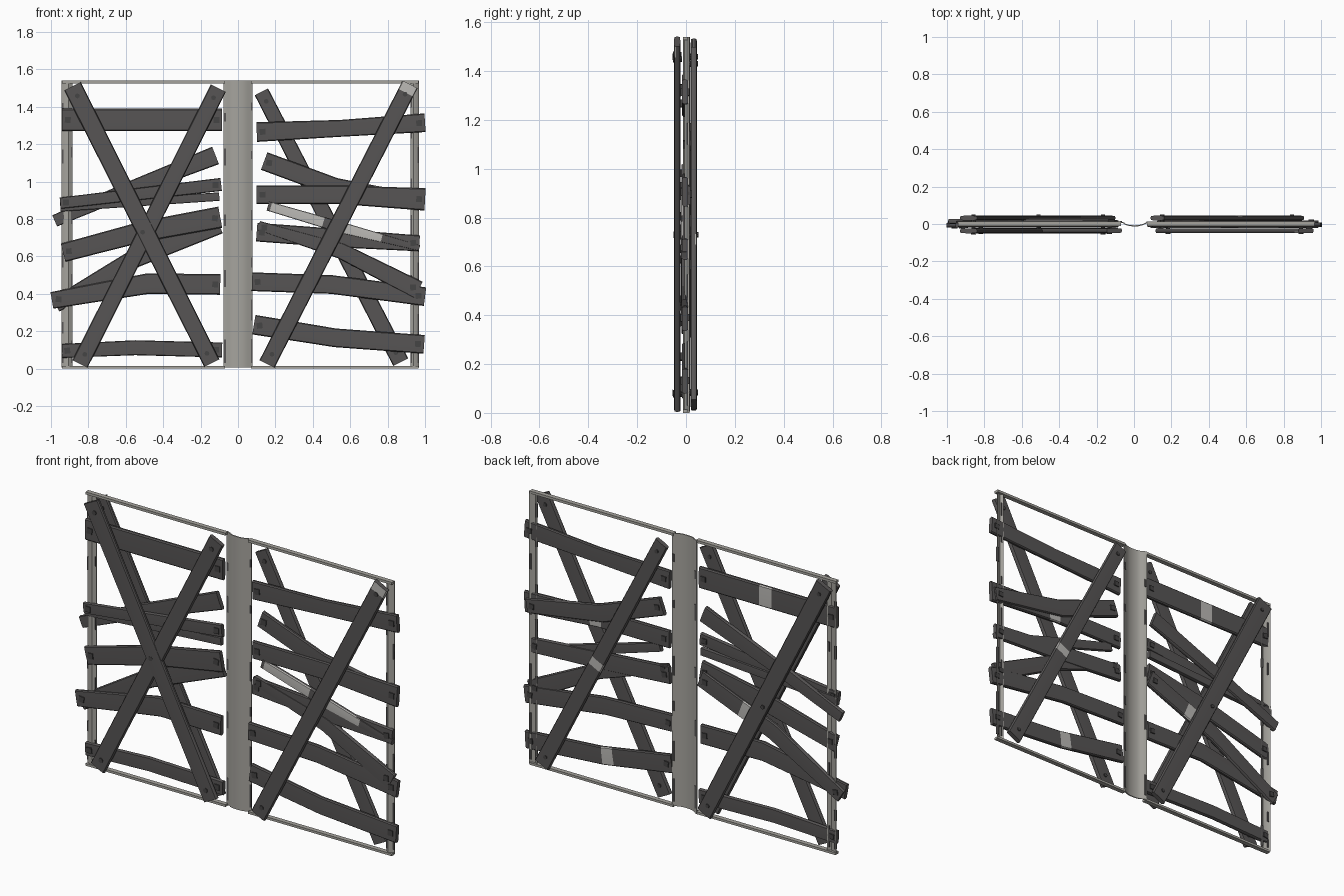
import bpy, bmesh, math, random
from mathutils import Vector

if "Cube" in bpy.data.objects:
    bpy.data.objects.remove(bpy.data.objects["Cube"])

random.seed(3)

def mat(name, col):
    m = bpy.data.materials.new(name)
    m.diffuse_color = (*col, 1)
    m.use_nodes = True
    m.node_tree.nodes["Principled BSDF"].inputs["Base Color"].default_value = m.diffuse_color
    return m

DARK = mat("dark weathered wood", (0.095, 0.09, 0.09))
PALE = mat("bare pale wood", (0.50, 0.49, 0.47))
STEEL = mat("worn frame grey", (0.38, 0.37, 0.34))
NAIL = mat("nail dark grey", (0.06, 0.058, 0.058))

def finish(name, bm, mats, smooth=True):
    bmesh.ops.recalc_face_normals(bm, faces=bm.faces)
    me = bpy.data.meshes.new(name)
    bm.to_mesh(me)
    bm.free()
    for m in mats:
        me.materials.append(m)
    ob = bpy.data.objects.new(name, me)
    bpy.context.collection.objects.link(ob)
    if smooth:
        bpy.ops.object.select_all(action='DESELECT')
        ob.select_set(True)
        bpy.context.view_layer.objects.active = ob
        bpy.ops.object.shade_smooth_by_angle(angle=math.radians(35))
    return ob

def nail(x, y, z, half, square):
    # nail head standing proud on both sides of the board
    bm = bmesh.new()
    bmesh.ops.create_cone(bm, cap_ends=True, segments=4 if square else 8,
                          radius1=0.022 if square else 0.013,
                          radius2=0.02 if square else 0.011, depth=2 * half + 0.01)
    a = math.pi / 4 + random.uniform(-.15, .15)
    for v in bm.verts:
        c = v.co.copy()
        u, w = c.x * math.cos(a) - c.y * math.sin(a), c.x * math.sin(a) + c.y * math.cos(a)
        v.co = (x + u, y + c.z, z + w)
    finish("nail", bm, [NAIL], False)

def board(name, pts, y=-0.004, th=0.026, patches=(), square=True, nails=True):
    """Board along (x, z, width) points; patches are (start, end, side) pale areas."""
    def at(t):
        s = t * (len(pts) - 1)
        i = min(int(s), len(pts) - 2)
        f = s - i
        return [p + (q - p) * f for p, q in zip(pts[i], pts[i + 1])]
    ts = {i / 8 for i in range(9)} | {p[0] for p in patches} | {p[1] for p in patches}
    ts = sorted(ts)
    bm = bmesh.new()
    rings, h = [], th / 2
    prof = [(-1, -.4), (-.9, -.9), (0, -1), (.9, -.9), (1, -.4),
            (1, .4), (.9, .9), (0, 1), (-.9, .9), (-1, .4)]
    for t in ts:
        x, z, w = at(t)
        a, b = at(max(t - .05, 0)), at(min(t + .05, 1))
        d = Vector((b[0] - a[0], b[1] - a[1])).normalized()
        rings.append([bm.verts.new((x - d.y * u * w / 2, y + v * h, z + d.x * u * w / 2))
                      for u, v in prof])
    n = len(prof)
    for k in range(len(rings) - 1):
        mid = (ts[k] + ts[k + 1]) / 2
        for i in range(n):
            f = bm.faces.new((rings[k][i], rings[k][(i + 1) % n],
                              rings[k + 1][(i + 1) % n], rings[k + 1][i]))
            side = -1 if i < 4 else 1 if 5 <= i < 9 else 0
            if any(p[0] < mid < p[1] and side == p[2] for p in patches):
                f.material_index = 1
    bm.faces.new(rings[0])
    bm.faces.new(rings[-1])
    finish(name, bm, [DARK, PALE])
    if nails:
        for t in (0.035, 0.965):
            x, z, w = at(t)
            nail(x, y, z, h, square)

F, B = -0.036, 0.032   # front and back layers

# left leaf: horizontal boards
board("left_board_top", [(-.94, 1.33, .12), (-.085, 1.33, .12)], patches=[(.47, .56, 1)])
board("left_board_loose", [(-.98, .79, .065), (-.58, .96, .08), (-.12, 1.14, .1)], y=.014, nails=False)
board("left_slat_upper", [(-.95, .885, .06), (-.09, .985, .07)], y=-.006)
board("left_slat_lower", [(-.95, .865, .05), (-.1, .92, .045)], y=.002, nails=False)
board("left_board_mid", [(-.935, .62, .1), (-.5, .735, .11), (-.095, .81, .115)])
board("left_board_slanted", [(-.975, .34, .08), (-.55, .59, .1), (-.1, .77, .1)], y=.008,
      patches=[(.62, .72, 1)])
board("left_board_low", [(-.995, .365, .09), (-.48, .455, .11), (-.095, .45, .11)], y=-.006)
board("left_board_bottom", [(-.94, .095, .075), (-.55, .112, .08), (-.085, .1, .08)])
# left leaf: diagonal braces
board("left_brace_front_a", [(-.885, 1.51, .1), (-.14, .03, .09)], y=F - .001, square=False)
board("left_brace_front_b", [(-.105, 1.5, .09), (-.845, .025, .09)], y=F + .001, square=False)
board("left_brace_back", [(-.885, 1.51, .1), (-.14, .03, .09)], y=B, square=False)
nail(-.51, 0, .73, .046, False)

# right leaf: horizontal boards
board("right_board_top", [(.1, 1.265, .105), (.55, 1.285, .09), (1, 1.315, .1)])
board("right_board_bent", [(.14, 1.11, .1), (.52, .97, .1), (.98, .89, .08)], y=.006)
board("right_board_upper", [(.1, .93, .1), (.55, .93, .1), (1, .905, .12)], patches=[(.47, .55, 1)])
board("right_slat_bare", [(.16, .87, .05), (.55, .755, .06), (.97, .645, .03)], y=-.008,
      patches=[(.02, .38, -1), (.5, .76, -1)], nails=False)
board("right_board_mid", [(.1, .73, .1), (.5, .70, .1), (.97, .67, .085)])
board("right_board_slanted", [(.11, .765, .05), (.55, .63, .085), (.965, .42, .1)], y=-.007)
board("right_board_low", [(.075, .465, .1), (.5, .45, .1), (1, .385, .1)])
board("right_board_bottom", [(.085, .235, .105), (.52, .165, .1), (.995, .13, .1)],
      patches=[(.42, .5, 1)])
# right leaf: diagonal braces
board("right_brace_front", [(.92, 1.52, .09), (.155, .025, .09)], y=F, square=False,
      patches=[(0, .03, -1)])
board("right_brace_back", [(.125, 1.48, .08), (.87, .035, .09)], y=B, square=False,
      patches=[(.53, .56, 1)])

# frame: vertical strips pressed from thin sheet
def strip(name, prof, z0=0.005, z1=1.54, th=.006):
    bm = bmesh.new()
    loop = [(x, y - th / 2) for x, y in prof] + [(x, y + th / 2) for x, y in reversed(prof)]
    lo = [bm.verts.new((x, y, z0)) for x, y in loop]
    hi = [bm.verts.new((x, y, z1)) for x, y in loop]
    n = len(loop)
    for i in range(n):
        bm.faces.new((lo[i], lo[(i + 1) % n], hi[(i + 1) % n], hi[i]))
    m = n // 2
    for r in (lo, hi):
        for i in range(m - 1):
            bm.faces.new((r[i], r[i + 1], r[n - 2 - i], r[n - 1 - i]))
    finish(name, bm, [STEEL])

strip("centre_post", [(-.078, .014), (-.055, .006), (-.045, -.002), (-.025, -.008), (0, -.01),
                      (.025, -.009), (.045, -.004), (.058, .002), (.078, .01)])
strip("left_stile", [(-.943, .012), (-.925, .0), (-.905, -.004), (-.885, .008)])
strip("right_stile", [(.922, .006), (.938, -.004), (.952, 0), (.968, .012)])

# frame: thin top and bottom rails
def box(name, x0, x1, y0, y1, z0, z1, m):
    bm = bmesh.new()
    bmesh.ops.create_cube(bm, size=1)
    for v in bm.verts:
        v.co = ((x0 + x1) / 2 + v.co.x * (x1 - x0), (y0 + y1) / 2 + v.co.y * (y1 - y0),
                (z0 + z1) / 2 + v.co.z * (z1 - z0))
    finish(name, bm, [m], False)

for side, x0, x1 in (("left", -.94, -.07), ("right", .07, .965)):
    box(side + "_top_rail", x0, x1, -.012, .014, 1.526, 1.54, STEEL)
    box(side + "_bottom_rail", x0, x1, -.012, .014, 0, .013, STEEL)

# dark worn plates along the edges of the uprights
for x, y in ((-.934, .006), (-.892, .004), (-.07, .011), (.072, .008), (.928, .002), (.962, .008)):
    z = .03
    while z < 1.4:
        h = random.uniform(.04, .13)
        box("worn_edge", x - .006, x + .006, y - .0045, y + .0045, z, z + h, DARK)
        z += h + random.uniform(.08, .3)
